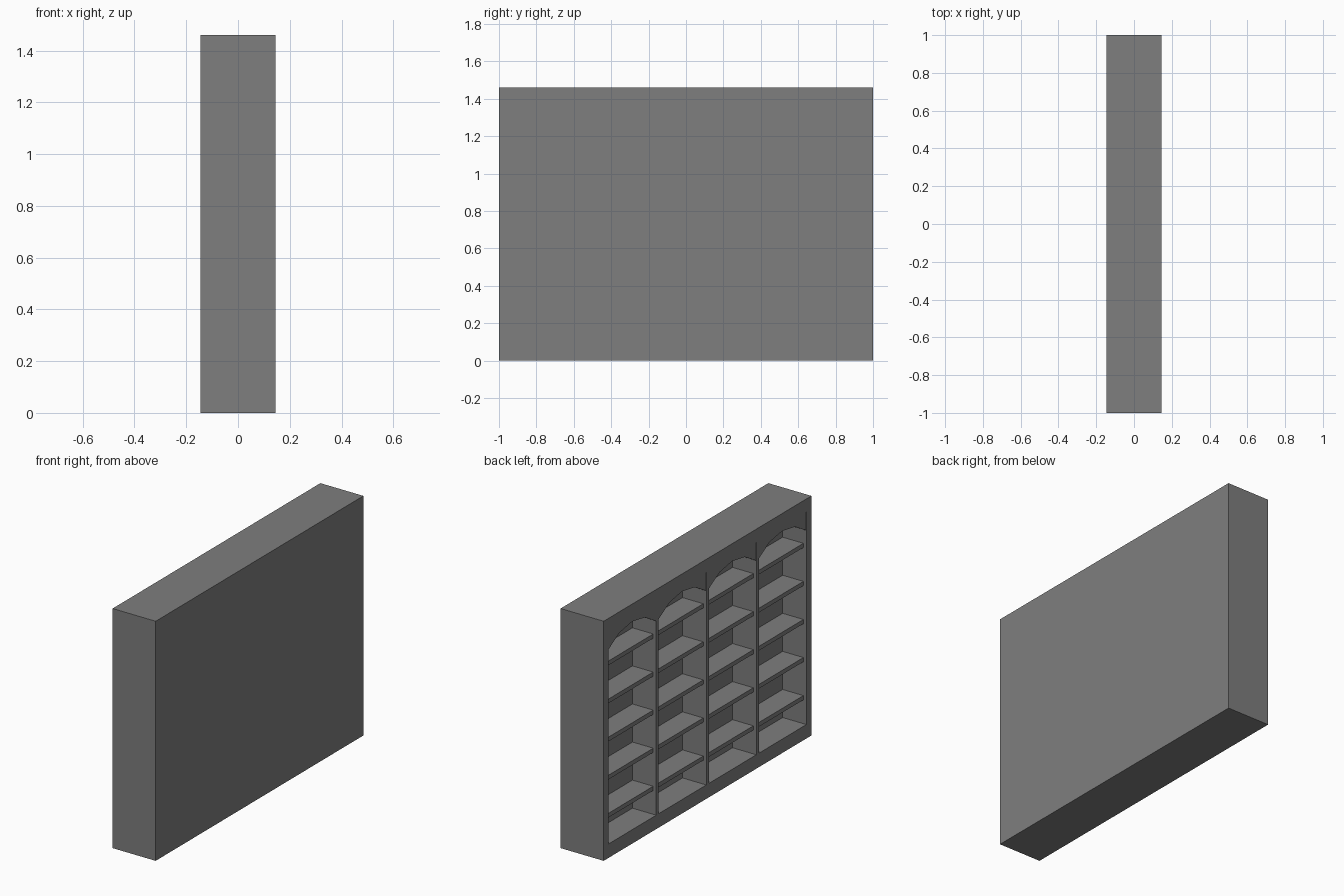
import bpy, bmesh, math

if "Cube" in bpy.data.objects:
    bpy.data.objects.remove(bpy.data.objects["Cube"])

D, W, H = 0.29, 2.0, 1.46            # depth (x), width (y), height (z)
FRONT = -D / 2                       # open face looks toward -x
BACK = 0.015                         # inner back wall
BAY_W, PITCH = 0.458, 0.482
FLOOR, CEIL = 0.085, 1.38
SPRING, CROWN = 1.268, 1.352
BAYS = [(i - 1.5) * PITCH for i in range(4)]

# Dark grey finish
finish = bpy.data.materials.new("dark_grey")
finish.diffuse_color = (0.21, 0.21, 0.21, 1)
finish.use_nodes = True
finish.node_tree.nodes["Principled BSDF"].inputs["Base Color"].default_value = finish.diffuse_color


def add_object(name, bm):
    me = bpy.data.meshes.new(name)
    bm.to_mesh(me)
    bm.free()
    me.materials.append(finish)
    ob = bpy.data.objects.new(name, me)
    bpy.context.collection.objects.link(ob)
    return ob


def box(name, x, y, z):
    """Box from (min, max) ranges on each axis."""
    bm = bmesh.new()
    bmesh.ops.create_cube(bm, size=1)
    for v in bm.verts:
        v.co = [r[0] if c < 0 else r[1] for c, r in zip(v.co, (x, y, z))]
    return add_object(name, bm)


def extrude_x(name, profile, x0, x1):
    """Extrude a (y, z) profile along x."""
    bm = bmesh.new()
    face = bm.faces.new([bm.verts.new((x0, y, z)) for y, z in profile])
    res = bmesh.ops.extrude_face_region(bm, geom=[face])
    for v in res["geom"]:
        if isinstance(v, bmesh.types.BMVert):
            v.co.x = x1
    bmesh.ops.recalc_face_normals(bm, faces=bm.faces)
    return add_object(name, bm)


# Cabinet body with four bays cut into the open face
body = box("cabinet_body", (FRONT, D / 2), (-W / 2, W / 2), (0, H))
for i, yc in enumerate(BAYS):
    cutter = box(f"bay_cutter_{i + 1}", (FRONT - 0.1, BACK),
                 (yc - BAY_W / 2, yc + BAY_W / 2), (FLOOR, CEIL))
    cutter.hide_render = True
    cutter.hide_set(True)
    mod = body.modifiers.new(f"bay_{i + 1}", "BOOLEAN")
    mod.operation, mod.solver, mod.object = "DIFFERENCE", "EXACT", cutter

# Bake the cuts and drop the cutters
dg = bpy.context.evaluated_depsgraph_get()
mesh = bpy.data.meshes.new_from_object(body.evaluated_get(dg))
body.modifiers.clear()
body.data = mesh
for ob in [o for o in bpy.data.objects if o.name.startswith("bay_cutter")]:
    bpy.data.objects.remove(ob)

# Full-depth arched head and five shelves in every bay
half, rise = BAY_W / 2, CROWN - SPRING
radius = (half ** 2 + rise ** 2) / (2 * rise)
sweep = math.asin(half / radius)
SEGS = 4
for i, yc in enumerate(BAYS):
    arc = []
    for k in range(SEGS + 1):
        a = sweep * (2 * k / SEGS - 1)
        arc.append((yc + radius * math.sin(a), CROWN - radius * (1 - math.cos(a))))
    profile = arc + [(yc + half, CEIL), (yc - half, CEIL)]
    extrude_x(f"arch_head_{i + 1}", profile, FRONT + 0.002, BACK)
    for s in range(5):
        top = 0.256 + s * 0.232
        box(f"shelf_{i + 1}_{s + 1}", (FRONT + 0.02, BACK),
            (yc - half, yc + half), (top - 0.026, top))
